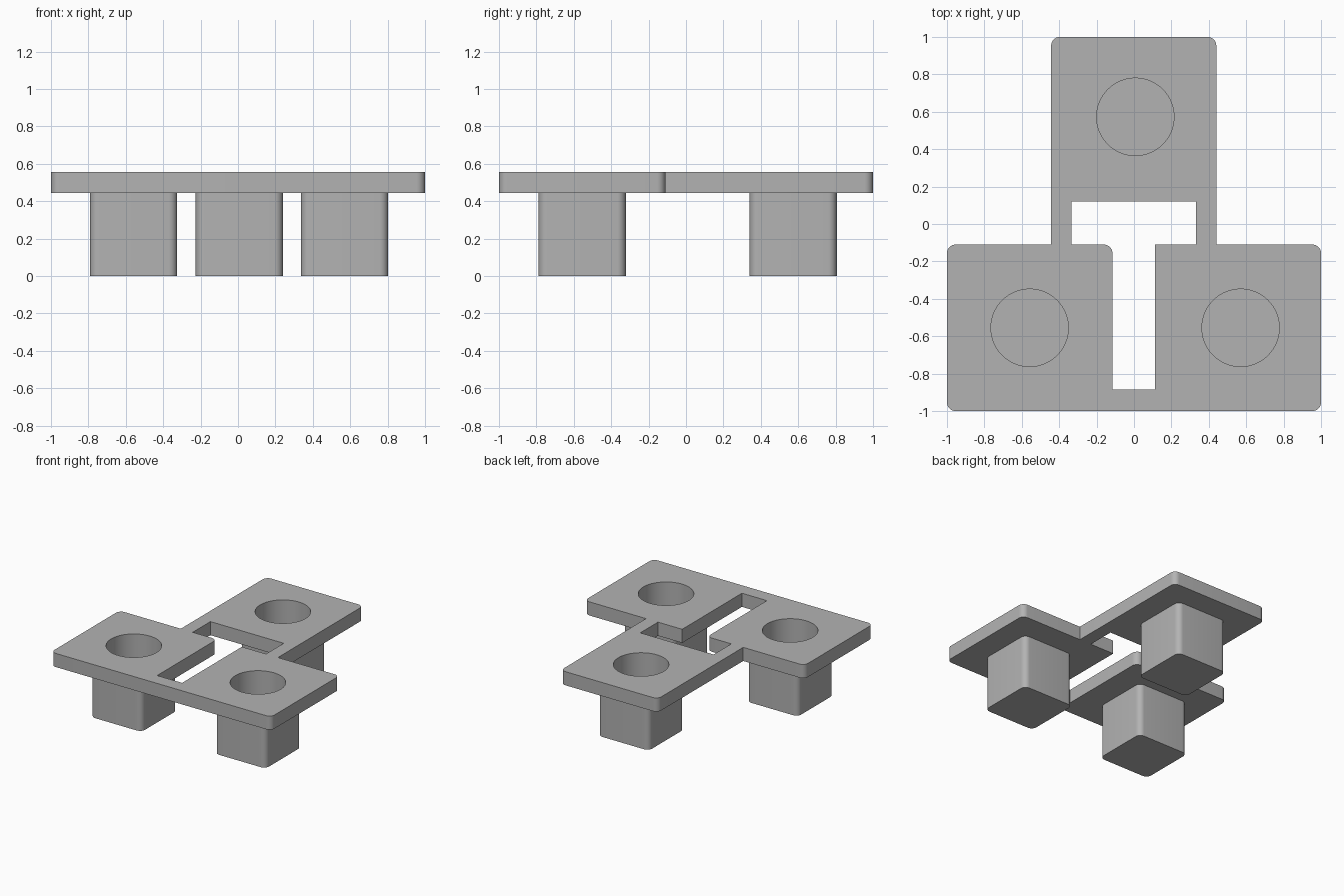
import bpy, bmesh, math
from mathutils import Vector

cube = bpy.data.objects.get("Cube")
if cube:
    bpy.data.objects.remove(cube, do_unlink=True)

GREY = (0.45, 0.45, 0.45, 1)
grey = bpy.data.materials.new("plain grey")
grey.use_nodes = True
grey.diffuse_color = GREY
grey.node_tree.nodes["Principled BSDF"].inputs["Base Color"].default_value = GREY

PLATE_Z, TOP_Z, FLOOR_Z = 0.445, 0.557, 0.06
RADIUS = 0.046


def outline(corners):
    """Corners are (x, y, rounded); rounded ones become arcs."""
    points = []
    for i, (x, y, rounded) in enumerate(corners):
        here = Vector((x, y))
        if not rounded:
            points.append(here)
            continue
        before = (Vector(corners[i - 1][:2]) - here).normalized()
        after = (Vector(corners[(i + 1) % len(corners)][:2]) - here).normalized()
        centre = here + (before + after) * RADIUS
        for k in range(9):
            a = k / 8 * math.pi / 2
            points.append(centre - (after * math.cos(a) + before * math.sin(a)) * RADIUS)
    return points


def prism(name, points, low, high):
    bm = bmesh.new()
    face = bm.faces.new([bm.verts.new((p[0], p[1], low)) for p in points])
    new = bmesh.ops.extrude_face_region(bm, geom=[face])["geom"]
    top = [v for v in new if isinstance(v, bmesh.types.BMVert)]
    bmesh.ops.translate(bm, verts=top, vec=(0, 0, high - low))
    bmesh.ops.recalc_face_normals(bm, faces=bm.faces)
    mesh = bpy.data.meshes.new(name)
    bm.to_mesh(mesh)
    bm.free()
    mesh.materials.append(grey)
    obj = bpy.data.objects.new(name, mesh)
    bpy.context.collection.objects.link(obj)
    return obj


def combine(target, tool, operation):
    bpy.context.view_layer.objects.active = target
    mod = target.modifiers.new(operation, 'BOOLEAN')
    mod.operation, mod.solver, mod.object = operation, 'EXACT', tool
    bpy.ops.object.modifier_apply(modifier=mod.name)
    bpy.data.objects.remove(tool, do_unlink=True)


# Three-lobed top plate
tray = prism("three_cup_tray", outline([
    (-1, -1, True), (1, -1, True), (1, -0.11, True), (0.44, -0.11, False),
    (0.44, 1, True), (-0.443, 1, True), (-0.443, -0.11, False), (-1, -0.11, True),
]), PLATE_Z, TOP_Z)

# T-shaped opening between the lobes
opening = prism("opening_cutter", outline([
    (-0.335, 0.12, False), (-0.335, -0.11, False), (-0.115, -0.11, True),
    (-0.115, -0.886, False), (0.112, -0.886, False), (0.112, -0.11, False),
    (0.332, -0.11, False), (0.332, 0.12, False),
]), PLATE_Z - 0.1, TOP_Z + 0.1)
combine(tray, opening, 'DIFFERENCE')

# Square cups with round wells
HALF, WELL = 0.233, 0.207
for cx, cy in ((-0.558, -0.555), (0.57, -0.555), (0.007, 0.573)):
    square = [(cx + sx * HALF, cy + sy * HALF, True)
              for sx, sy in ((-1, -1), (1, -1), (1, 1), (-1, 1))]
    combine(tray, prism("cup", outline(square), 0, (PLATE_Z + TOP_Z) / 2), 'UNION')
    ring = [(cx + WELL * math.cos(a), cy + WELL * math.sin(a))
            for a in (k * math.tau / 64 for k in range(64))]
    combine(tray, prism("well_cutter", ring, FLOOR_Z, TOP_Z + 0.1), 'DIFFERENCE')

# Smooth rounded walls, crisp edges
bpy.ops.object.select_all(action='DESELECT')
tray.select_set(True)
bpy.context.view_layer.objects.active = tray
bpy.ops.object.shade_smooth_by_angle(angle=math.radians(30))
